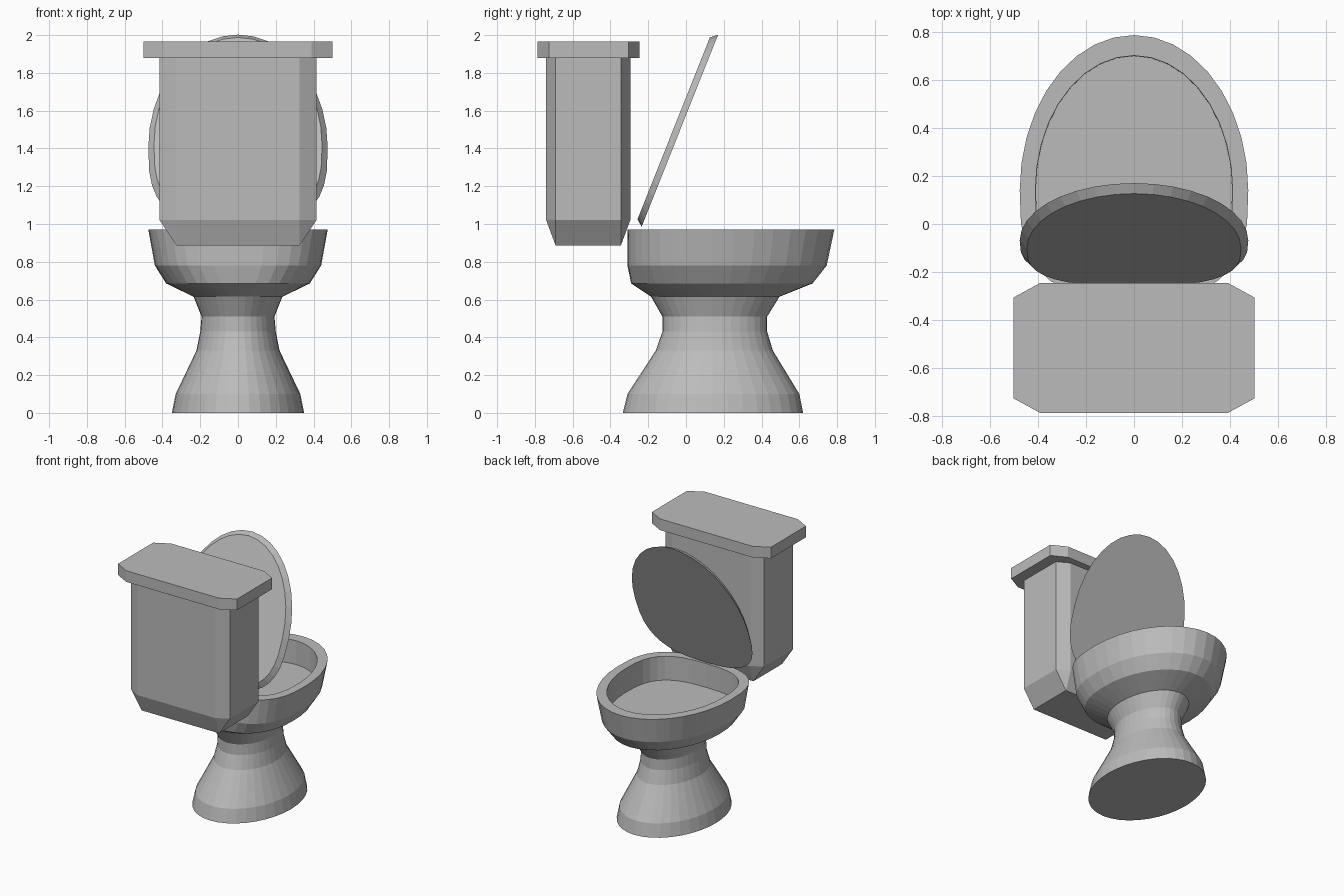
import bpy, bmesh, math
from mathutils import Matrix

cube = bpy.data.objects.get("Cube")
if cube:
    bpy.data.objects.remove(cube)

porcelain = bpy.data.materials.new("grey_porcelain")
porcelain.use_nodes = True
GREY = (0.5, 0.5, 0.5, 1)
porcelain.diffuse_color = GREY
porcelain.node_tree.nodes["Principled BSDF"].inputs["Base Color"].default_value = GREY

SIDES = 36
MIDDLE = 0.14  # y of the widest part of the seat


def egg(rx, back, front, z, power=2, middle=MIDDLE):
    """Oval ring: elliptical towards +y, squarer towards -y."""
    ring = []
    for i in range(SIDES):
        a = 2 * math.pi * i / SIDES
        c, s = math.cos(a), math.sin(a)
        if s >= 0:
            ring.append((rx * c, middle + (front - middle) * s, z))
        else:
            e = 2 / power
            x = math.copysign(abs(c) ** e, c) * rx
            ring.append((x, middle - (middle - back) * abs(s) ** e, z))
    return ring


def octagon(rx, back, front, z, cx, cy):
    """Rectangle ring with its corners cut by cx and cy."""
    return [(rx, back + cy, z), (rx, front - cy, z),
            (rx - cx, front, z), (cx - rx, front, z),
            (-rx, front - cy, z), (-rx, back + cy, z),
            (cx - rx, back, z), (rx - cx, back, z)]


def loft(name, rings, matrix=Matrix()):
    """Skin a stack of rings and cap both ends."""
    bm = bmesh.new()
    loops = [[bm.verts.new(p) for p in ring] for ring in rings]
    n = len(loops[0])
    for low, high in zip(loops, loops[1:]):
        for i in range(n):
            j = (i + 1) % n
            bm.faces.new((low[i], low[j], high[j], high[i]))
    bm.faces.new(loops[0][::-1])
    bm.faces.new(loops[-1])
    bmesh.ops.remove_doubles(bm, verts=bm.verts, dist=0.0005)
    bmesh.ops.recalc_face_normals(bm, faces=bm.faces)
    bm.transform(matrix)
    mesh = bpy.data.meshes.new(name)
    bm.to_mesh(mesh)
    bm.free()
    mesh.materials.append(porcelain)
    obj = bpy.data.objects.new(name, mesh)
    bpy.context.collection.objects.link(obj)
    return obj


# Pedestal and bowl in one skin, turning in over the rim to the basin floor
loft("pedestal_and_bowl", [
    egg(0.35, -0.335, 0.62, 0),
    egg(0.33, -0.31, 0.6, 0.1),
    egg(0.22, -0.16, 0.46, 0.33),
    egg(0.2, -0.125, 0.43, 0.43),
    egg(0.193, -0.125, 0.43, 0.51),
    egg(0.235, -0.185, 0.495, 0.615),
    egg(0.38, -0.29, 0.67, 0.685, 2.5),
    egg(0.44, -0.31, 0.745, 0.78, 2.8),
    egg(0.475, -0.31, 0.785, 0.97, 2.9),
    egg(0.41, -0.245, 0.7, 0.97, 2.9),
    egg(0.408, -0.243, 0.698, 0.79, 2.9),
])

# Raised seat lid, bevelled on its outer face, hinged at the back of the rim
hinge = (Matrix.Translation((0, -0.235, 0.985))
         @ Matrix.Rotation(math.radians(68.3), 4, 'X')
         @ Matrix.Translation((0, 0.31, 0)))
loft("seat_lid", [
    egg(0.475, -0.31, 0.785, 0, 2.9),
    egg(0.445, -0.28, 0.755, 0.035, 2.9),
], hinge)

# Water tank with cut corners, tapering to a rectangular base
loft("tank", [
    octagon(0.325, -0.69, -0.345, 0.885, 0, 0),
    octagon(0.415, -0.74, -0.295, 1.02, 0.09, 0.05),
    octagon(0.415, -0.74, -0.295, 1.88, 0.09, 0.05),
])
loft("tank_cover", [
    octagon(0.5, -0.785, -0.245, 1.88, 0.11, 0.06),
    octagon(0.5, -0.785, -0.245, 1.965, 0.11, 0.06),
])
